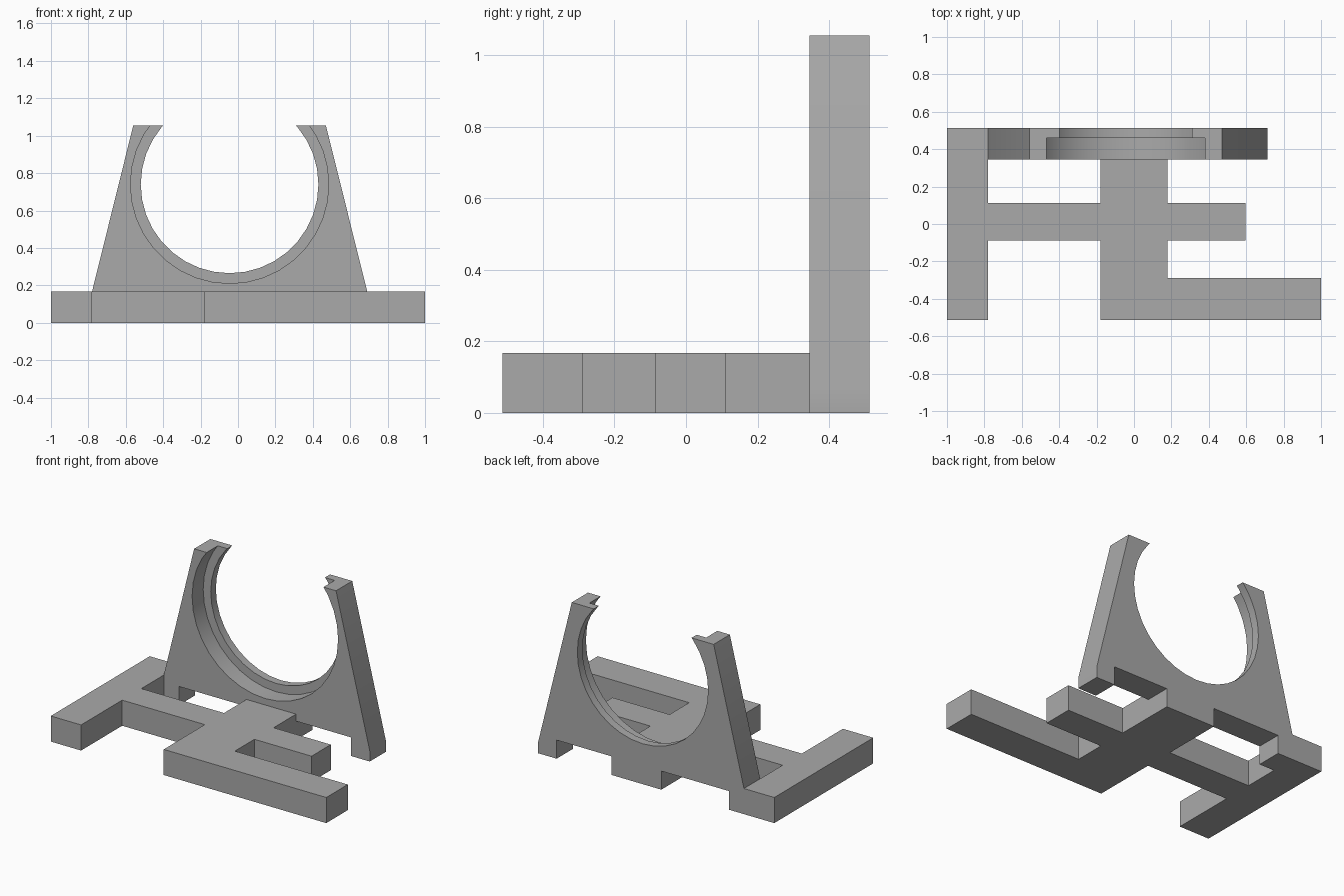
import bpy, bmesh
from mathutils import Matrix, Vector
from math import pi, radians

cube = bpy.data.objects.get("Cube")
if cube:
    bpy.data.objects.remove(cube, do_unlink=True)

grey = bpy.data.materials.new("plain_grey")
grey.use_nodes = True
colour = (0.4, 0.4, 0.4, 1)
grey.diffuse_color = colour
grey.node_tree.nodes["Principled BSDF"].inputs["Base Color"].default_value = colour


def add_object(name, bm):
    bmesh.ops.recalc_face_normals(bm, faces=bm.faces)
    mesh = bpy.data.meshes.new(name)
    bm.to_mesh(mesh)
    bm.free()
    mesh.materials.append(grey)
    obj = bpy.data.objects.new(name, mesh)
    bpy.context.collection.objects.link(obj)
    return obj


def extrude_profile(name, points, offset):
    """Extrude a closed 3D outline along the offset."""
    bm = bmesh.new()
    face = bm.faces.new([bm.verts.new(p) for p in points])
    result = bmesh.ops.extrude_face_region(bm, geom=[face], use_keep_orig=True)
    moved = [v for v in result["geom"] if isinstance(v, bmesh.types.BMVert)]
    bmesh.ops.translate(bm, verts=moved, vec=Vector(offset))
    return add_object(name, bm)


def cut_bore(target, radius, y0, y1):
    """Cut a round bore along y through the target."""
    bm = bmesh.new()
    place = Matrix.Translation((MID, (y0 + y1) / 2, 0.74)) @ Matrix.Rotation(pi / 2, 4, "X")
    bmesh.ops.create_cone(bm, cap_ends=True, segments=36, radius1=radius,
                          radius2=radius, depth=y1 - y0, matrix=place)
    cutter = add_object("bore_cutter", bm)
    cutter.hide_render = True
    mod = target.modifiers.new("bore", "BOOLEAN")
    mod.operation = "DIFFERENCE"
    mod.solver = "EXACT"
    mod.object = cutter
    bpy.context.view_layer.objects.active = target
    bpy.ops.object.modifier_apply(modifier=mod.name)
    bpy.data.objects.remove(cutter, do_unlink=True)


BASE, FRONT, BACK, MID = 0.168, 0.345, 0.513, -0.045

# Base frame: side rail, cross arm, centre spine and front arm in one outline
outline = [(-1, -0.513), (-0.78, -0.513), (-0.78, -0.087), (-0.18, -0.087),
           (-0.18, -0.513), (1, -0.513), (1, -0.29), (0.18, -0.29),
           (0.18, -0.087), (0.595, -0.087), (0.595, 0.112), (0.18, 0.112),
           (0.18, FRONT), (-0.18, FRONT), (-0.18, 0.112), (-0.78, 0.112),
           (-0.78, BACK), (-1, BACK)]
extrude_profile("base_frame", [(x, y, 0) for x, y in outline], (0, 0, BASE))

# Upright plate with tapered sides, standing on three feet
STEP = 0.122
outline = [(-0.78, 0), (-0.67, 0), (-0.67, STEP), (-0.18, STEP), (-0.18, 0),
           (0.18, 0), (0.18, STEP), (0.58, STEP), (0.58, 0), (0.715, 0),
           (0.715, 0.07), (0.47, 1.055), (-0.56, 1.055), (-0.78, BASE)]
plate = extrude_profile("upright_holder", [(x, FRONT, z) for x, z in outline],
                        (0, BACK - FRONT, 0))

# Open-topped round seat with a wider recess at the front
cut_bore(plate, 0.475, 0.2, 0.7)
cut_bore(plate, 0.53, 0.2, 0.46)

bpy.ops.object.select_all(action="DESELECT")
plate.select_set(True)
bpy.context.view_layer.objects.active = plate
bpy.ops.object.shade_smooth_by_angle(angle=radians(30))
